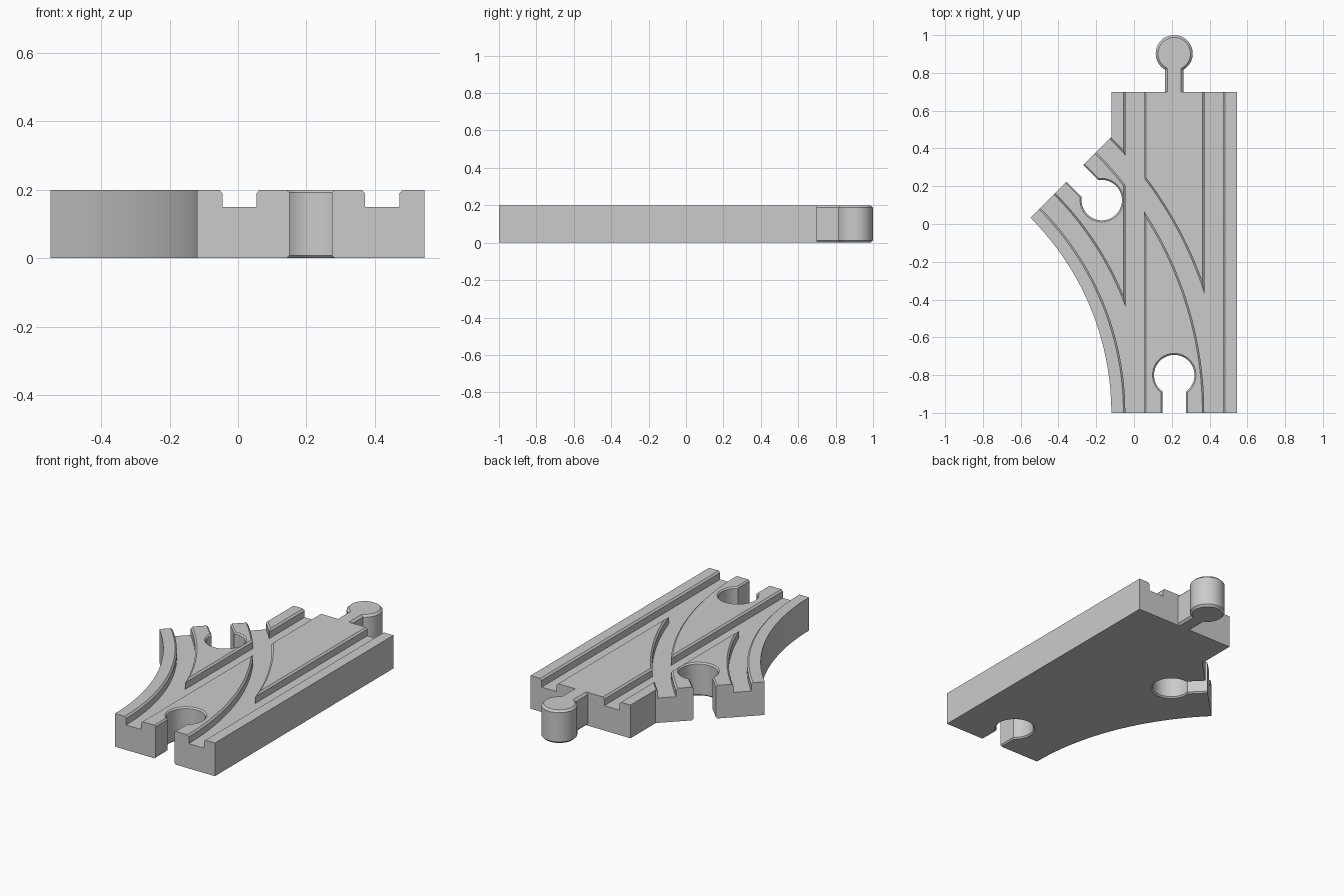
import bpy
import bmesh
from math import sin, cos, asin, pi, radians
from mathutils import Vector, Matrix

cube = bpy.data.objects.get("Cube")
if cube:
    bpy.data.objects.remove(cube)

# Main dimensions
HEIGHT, HALF, GAUGE = 0.2, 0.333, 0.209
CENTRE_X, FRONT, BACK = 0.213, -1.0, 0.7
INNER_R = 1.46
MID_R = INNER_R + HALF
LEFT = CENTRE_X - HALF
PIVOT = Vector((LEFT - INNER_R, FRONT, 0))
SWEEP = radians(45)
STEPS = 32

grey = bpy.data.materials.new("plain grey")
grey.use_nodes = True
grey.diffuse_color = (0.6, 0.6, 0.6, 1)
grey.node_tree.nodes["Principled BSDF"].inputs["Base Color"].default_value = (0.6, 0.6, 0.6, 1)


def loft(name, rings):
    """Skin equal-length closed rings into a capped solid."""
    bm = bmesh.new()
    loops = [[bm.verts.new(p) for p in ring] for ring in rings]
    n = len(loops[0])
    for a, b in zip(loops, loops[1:]):
        for i in range(n):
            j = (i + 1) % n
            bm.faces.new((a[i], a[j], b[j], b[i]))
    bm.faces.new(loops[0])
    bm.faces.new(loops[-1])
    bmesh.ops.recalc_face_normals(bm, faces=bm.faces)
    mesh = bpy.data.meshes.new(name)
    bm.to_mesh(mesh)
    bm.free()
    mesh.materials.append(grey)
    obj = bpy.data.objects.new(name, mesh)
    bpy.context.collection.objects.link(obj)
    return obj


def arc_point(radius, angle):
    return PIVOT + Vector((cos(angle), sin(angle), 0)) * radius


def groove(name, path):
    """Sweep the chamfered wheel groove section along (point, sideways) pairs."""
    half = [(0.05, 0.15), (0.05, 0.19), (0.07, 0.21)]
    section = half + [(-x, z) for x, z in reversed(half)]
    return loft(name, [[p + side * x + Vector((0, 0, z)) for x, z in section]
                       for p, side in path])


def keyhole(name, origin, angle, radius, width, depth, start, levels):
    """Round head on a straight neck, offset per height level for chamfers."""
    place = Matrix.Translation(origin) @ Matrix.Rotation(angle, 4, 'Z')
    rings = []
    for z, off in levels:
        r, w = radius + off, width + off
        a = asin(w / r)
        ring = [Vector((-w, start, z))]
        for i in range(49):
            t = -pi / 2 - a - (2 * pi - 2 * a) * i / 48
            ring.append(Vector((r * cos(t), depth + r * sin(t), z)))
        ring.append(Vector((w, start, z)))
        rings.append([place @ p for p in ring])
    return loft(name, rings)


def smooth(obj):
    bpy.ops.object.select_all(action='DESELECT')
    obj.select_set(True)
    bpy.context.view_layer.objects.active = obj
    bpy.ops.object.shade_smooth_by_angle(angle=radians(25))


# Track body: straight slab with a curved branch to one side
outline = [arc_point(INNER_R, SWEEP * i / STEPS) for i in range(STEPS + 1)]
tip = outline[-1]
right = CENTRE_X + HALF
outline += [Vector(p) for p in ((LEFT, tip.y + LEFT - tip.x, 0), (LEFT, BACK, 0),
                                (right, BACK, 0), (right, FRONT, 0))]
body = loft("track_body", [[p + Vector((0, 0, z)) for p in outline] for z in (0, HEIGHT)])

# Wheel grooves: a straight pair and a curved pair
cutters = []
along, across = Vector((0, 1, 0)), Vector((1, 0, 0))
for side in (-GAUGE, GAUGE):
    x = CENTRE_X + side
    cutters.append(groove("straight_groove_cutter",
                          [(Vector((x, FRONT - 0.1, 0)), across),
                           (Vector((x, BACK + 0.1, 0)), across)]))
    path = [(Vector((x, FRONT - 0.1, 0)), across)]
    for i in range(STEPS + 1):
        t = SWEEP * i / STEPS
        path.append((arc_point(MID_R + side, t), arc_point(1, t) - PIVOT))
    end, out = path[-1]
    path.append((end + Vector((-out.y, out.x, 0)) * 0.1, out))
    cutters.append(groove("curved_groove_cutter", path))

# Sockets at the front end and the branch end
socket_levels = [(-0.01, 0.018), (0.008, 0), (0.192, 0), (0.21, 0.018)]
for origin, angle in ((Vector((CENTRE_X, FRONT, 0)), 0),
                      (arc_point(MID_R, SWEEP), radians(-135))):
    cutters.append(keyhole("socket_cutter", origin, angle, 0.107, 0.0625,
                           0.2, -0.1, socket_levels))

# Cut everything out of the body
bpy.context.view_layer.objects.active = body
for cutter in cutters:
    cutter.hide_render = True
    mod = body.modifiers.new("cut", 'BOOLEAN')
    mod.operation, mod.solver, mod.object = 'DIFFERENCE', 'EXACT', cutter
    bpy.ops.object.modifier_apply(modifier=mod.name)
    bpy.data.objects.remove(cutter)
smooth(body)

# Connector peg at the back end
peg = keyhole("connector_peg", Vector((CENTRE_X, BACK, 0)), 0, 0.098, 0.048, 0.202, 0,
              [(0, -0.012), (0.012, 0), (0.188, 0), (HEIGHT, -0.012)])
smooth(peg)
